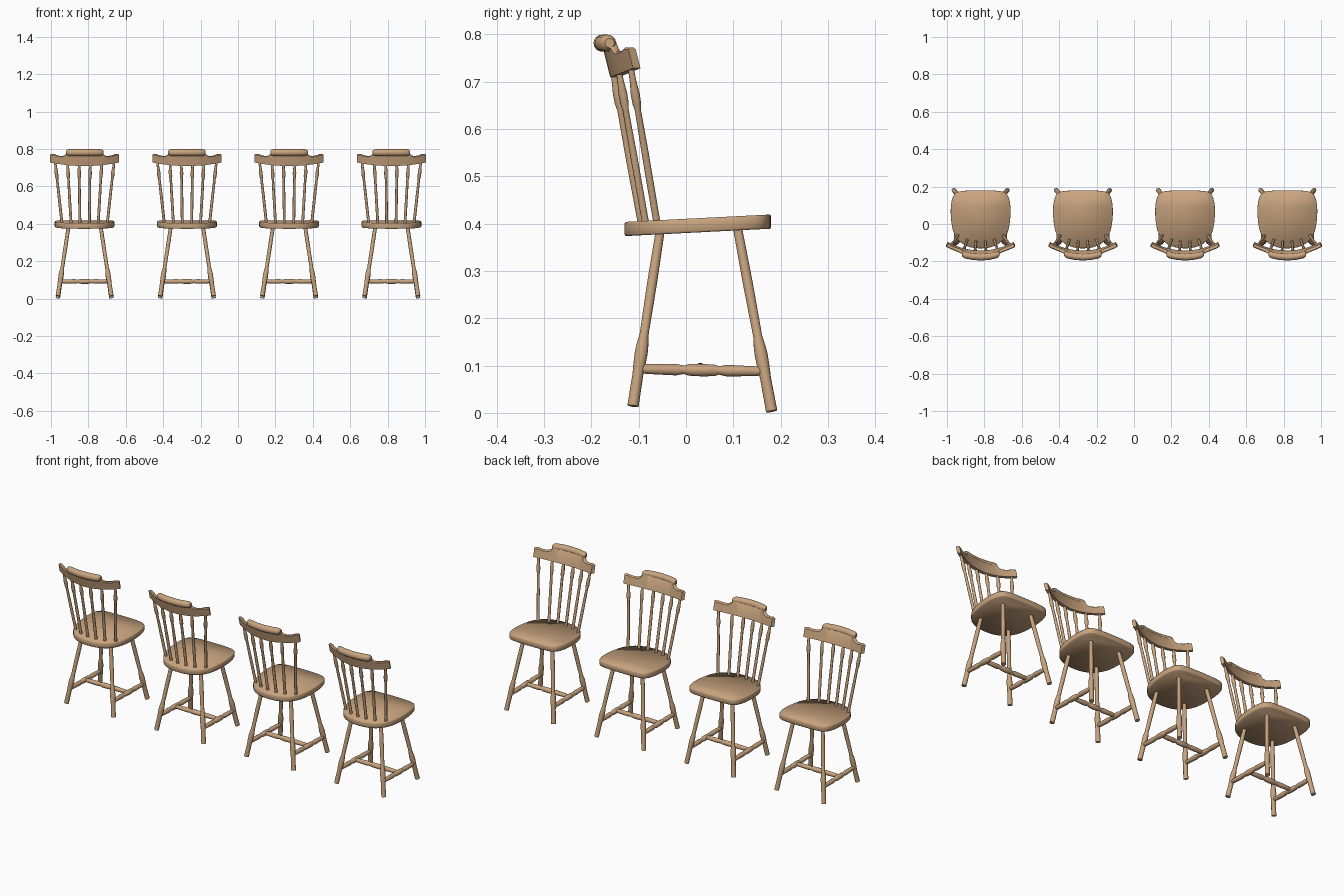
import bpy, bmesh, math
from mathutils import Vector

if "Cube" in bpy.data.objects:
    bpy.data.objects.remove(bpy.data.objects["Cube"])

wood = bpy.data.materials.new("wood")
wood.diffuse_color = (0.58, 0.37, 0.21, 1)
wood.use_nodes = True
wood.node_tree.nodes["Principled BSDF"].inputs["Base Color"].default_value = wood.diffuse_color
CHAIRS = [-0.82, -0.273, 0.273, 0.82]


def finish(bm, name, angle=40):
    """One mesh, shared by all four chairs."""
    bmesh.ops.recalc_face_normals(bm, faces=bm.faces)
    me = bpy.data.meshes.new(name)
    bm.to_mesh(me)
    bm.free()
    me.materials.append(wood)
    for i, x in enumerate(CHAIRS):
        ob = bpy.data.objects.new(f"{name}_{i + 1}", me)
        ob.location.x = x
        bpy.context.collection.objects.link(ob)
    bpy.ops.object.select_all(action='DESELECT')
    ob.select_set(True)
    bpy.context.view_layer.objects.active = ob
    bpy.ops.object.shade_smooth_by_angle(angle=math.radians(angle))


def skin(bm, rings):
    """Join closed rings of points into a capped tube."""
    vs = [[bm.verts.new(p) for p in r] for r in rings]
    n = len(vs[0])
    for a, b in zip(vs, vs[1:]):
        for k in range(n):
            bm.faces.new((a[k], a[(k + 1) % n], b[(k + 1) % n], b[k]))
    bm.faces.new(vs[0])
    bm.faces.new(vs[-1])


def turned(name, a, b, profile, n=14):
    """Turned stick from a to b; profile holds (fraction, radius)."""
    a, b = Vector(a), Vector(b)
    q = (b - a).to_track_quat('Z', 'Y')
    rings = []
    for t, r in profile:
        c = a.lerp(b, t)
        rings.append([c + q @ Vector((r * math.cos(2 * math.pi * k / n),
                                      r * math.sin(2 * math.pi * k / n), 0)) for k in range(n)])
    bm = bmesh.new()
    skin(bm, rings)
    finish(bm, name)


def spline(pts, steps):
    """Smooth closed curve through the points."""
    out, n = [], len(pts)
    for i in range(n):
        p0, p1, p2, p3 = (Vector(pts[(i + k) % n]) for k in (-1, 0, 1, 2))
        for s in range(steps):
            t = s / steps
            out.append(0.5 * (2 * p1 + (p2 - p0) * t + (2 * p0 - 5 * p1 + 4 * p2 - p3) * t * t
                              + (3 * p1 - p0 - 3 * p2 + p3) * t ** 3))
    return out


# Seat: shield outline, sloping down to the back
half = [(0.08, 0.178), (0.13, 0.168), (0.152, 0.135), (0.16, 0.075), (0.155, 0.0),
        (0.14, -0.055), (0.105, -0.1), (0.055, -0.124)]
outline = [(0, 0.18)] + half + [(0, -0.13)] + [(-x, y) for x, y in reversed(half)]
outline = spline(outline, 3)
bm = bmesh.new()
skin(bm, [[(p.x * s, 0.02 + (p.y - 0.02) * s, 0.395 + 0.05 * p.y + dz) for p in outline]
          for s, dz in ((0.985, -0.015), (1, -0.011), (1, 0.011), (0.985, 0.015))])
finish(bm, "seat", 180)

# Legs with a vase turning near the foot
LEG = [(0, 0.012), (0.18, 0.0115), (0.21, 0.0125), (0.3, 0.0138), (0.35, 0.0125),
       (0.4, 0.0095), (0.7, 0.0105), (1, 0.0095)]
FRONT = (Vector((0.143, 0.181, 0.0035)), Vector((0.085, 0.108, 0.395)))
BACK = (Vector((0.143, -0.112, 0.0145)), Vector((0.085, -0.054, 0.388)))
STRETCH = [(0, 0.007), (0.06, 0.0105), (0.3, 0.0125), (0.36, 0.009), (0.4, 0.0125),
           (0.5, 0.0135), (0.6, 0.0125), (0.64, 0.009), (0.7, 0.0125), (0.94, 0.0105), (1, 0.007)]


def side(v, s):
    return (v[0] * s, v[1], v[2])


for s, tag in ((-1, "left"), (1, "right")):
    for label, (foot, top) in (("front", FRONT), ("back", BACK)):
        turned(f"{label}_leg_{tag}", side(foot, s), side(top, s), LEG)
    # Side stretcher
    turned(f"side_stretcher_{tag}", side(FRONT[0].lerp(FRONT[1], 0.215), s),
           side(BACK[0].lerp(BACK[1], 0.21), s), STRETCH)
# Cross stretcher
turned("cross_stretcher", (-0.13, 0.03, 0.092), (0.13, 0.03, 0.092), STRETCH)


# Crest rail: bowed, leaning back, with a raised middle
def rail_y(x, z):
    return -0.154 + 0.052 * (x / 0.18) ** 2 - 0.25 * (z - 0.72)


top = [(0, 0.795), (0.03, 0.795), (0.06, 0.795), (0.083, 0.795), (0.092, 0.787), (0.098, 0.775),
       (0.106, 0.766), (0.12, 0.762), (0.145, 0.765), (0.163, 0.772), (0.18, 0.772)]
top = [(-x, z) for x, z in reversed(top[1:])] + top
rings = []
for x, zt in top:
    zb = 0.709 + 0.019 * (x / 0.18) ** 2
    slope = 2 * 0.052 * x / 0.18 ** 2
    nrm = Vector((-slope, 1, 0)).normalized() * 0.009
    ring = []
    for z, d in ((zb, -1), (zb, 1), (zt - 0.004, 1), (zt, 0.5), (zt, -0.5), (zt - 0.004, -1)):
        ring.append(Vector((x, rail_y(x, z), z)) + nrm * d)
    rings.append(ring)
bm = bmesh.new()
skin(bm, rings)
finish(bm, "crest_rail")

# Rolled lip along the back of the raised middle
rings = []
for x, r in ((-0.1, 0.010), (-0.094, 0.015), (-0.085, 0.018), (-0.045, 0.018), (0, 0.018),
             (0.045, 0.018), (0.085, 0.018), (0.094, 0.015), (0.1, 0.010)):
    y = rail_y(x, 0.781) - 0.008
    rings.append([(x, y + r * math.cos(math.pi * k / 8), 0.781 + r * math.sin(math.pi * k / 8))
                  for k in range(16)])
bm = bmesh.new()
skin(bm, rings)
finish(bm, "crest_roll")

# Back spindles, fanned outward
SPINDLE = [(0, 0.0075), (0.45, 0.0075), (0.72, 0.0065), (0.76, 0.009), (0.82, 0.0095),
           (0.9, 0.007), (1, 0.006)]
for s, tag in ((-1, "left"), (1, "right")):
    for i, (xb, yb, xt) in enumerate(((0.025, -0.093, 0.03), (0.072, -0.084, 0.092), (0.12, -0.06, 0.158))):
        turned(f"spindle_{tag}_{i + 1}", (xb * s, yb, 0.393),
               (xt * s, rail_y(xt, 0.735), 0.735), SPINDLE, 12)
